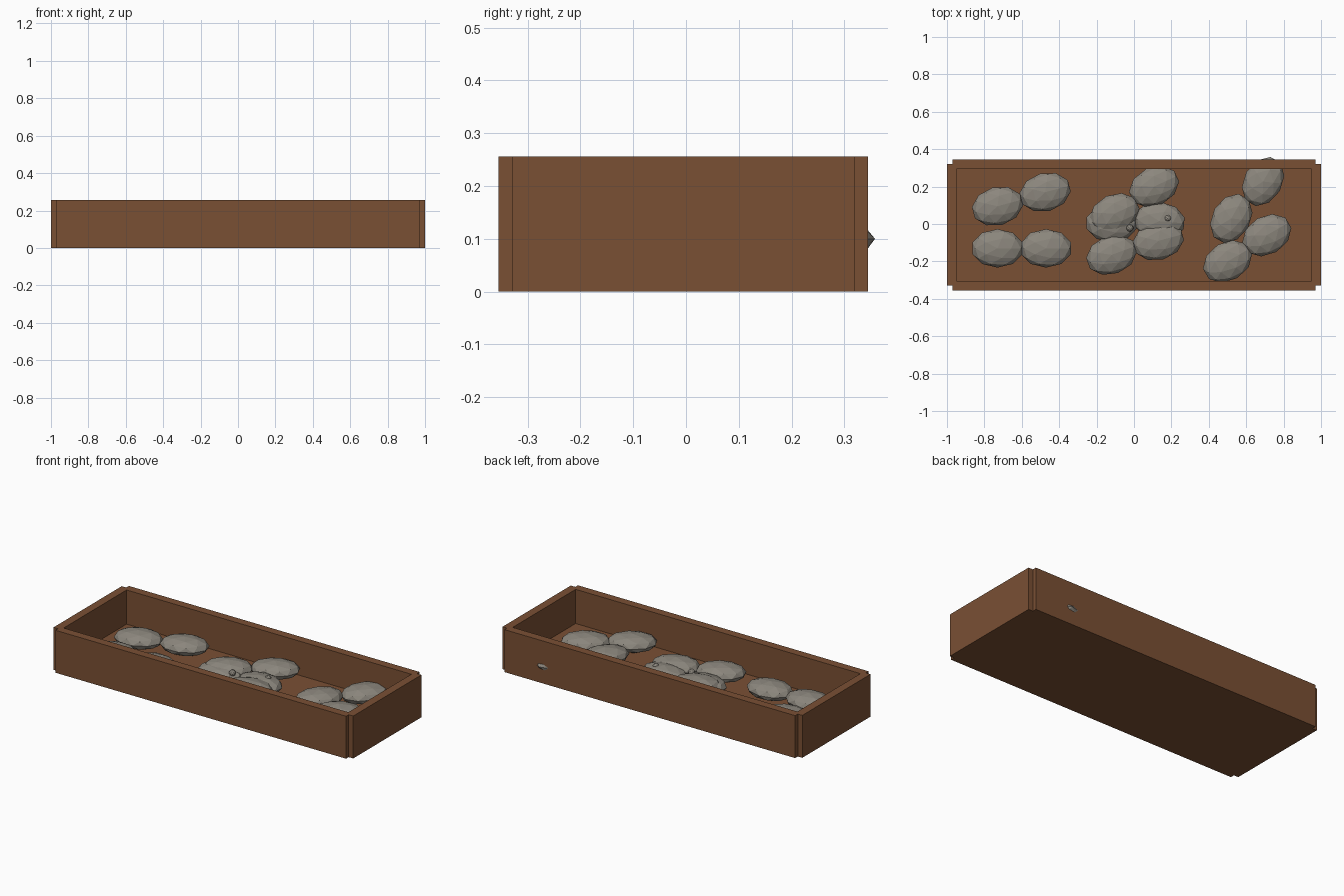
import bpy, bmesh, math
from mathutils import Matrix, Vector

if "Cube" in bpy.data.objects:
    bpy.data.objects.remove(bpy.data.objects["Cube"])


def material(name, rgb):
    m = bpy.data.materials.new(name)
    m.diffuse_color = (*rgb, 1)
    m.use_nodes = True
    m.node_tree.nodes["Principled BSDF"].inputs["Base Color"].default_value = m.diffuse_color
    return m


WOOD = material("brown wood", (0.195, 0.08, 0.034))
STONE = material("grey stone", (0.26, 0.24, 0.205))


def finish(bm, name, mat):
    me = bpy.data.meshes.new(name)
    bm.to_mesh(me)
    bm.free()
    me.materials.append(mat)
    ob = bpy.data.objects.new(name, me)
    bpy.context.collection.objects.link(ob)
    return ob


def box(name, lo, hi):
    lo, hi = Vector(lo), Vector(hi)
    bm = bmesh.new()
    size = Matrix.Diagonal((*(hi - lo), 1))
    bmesh.ops.create_cube(bm, size=1, matrix=Matrix.Translation((lo + hi) / 2) @ size)
    return finish(bm, name, WOOD)


def stone(name, loc, radii, angle=0):
    bm = bmesh.new()
    mat = (Matrix.Translation(loc) @ Matrix.Rotation(math.radians(angle), 4, 'Z')
           @ Matrix.Diagonal((*radii, 1)))
    bmesh.ops.create_icosphere(bm, subdivisions=2, radius=1, matrix=mat)
    return finish(bm, name, STONE)


# Tray: floor, two long walls and two slightly inset end walls
H = 0.256
box("floor", (-0.97, -0.33, 0), (0.97, 0.32, 0.05))
box("front_wall", (-0.97, -0.355, 0), (0.97, -0.305, H))
box("back_wall", (-0.97, 0.295, 0), (0.97, 0.345, H))
box("left_wall", (-1, -0.33, 0), (-0.95, 0.32, H))
box("right_wall", (0.95, -0.33, 0), (1, 0.32, H))

# Flattened rocks: x, y, z, turn in degrees
rocks = [
    (-0.73, 0.095, 0.10, 15), (-0.475, 0.17, 0.10, 15),
    (-0.73, -0.13, 0.10, 0), (-0.47, -0.13, 0.10, 0),
    (-0.105, 0.055, 0.105, 25), (0.107, 0.20, 0.10, 25),
    (-0.12, -0.165, 0.10, 20), (0.13, -0.09, 0.10, 15),
    (-0.12, 0.005, 0.09, 0), (0.135, 0.015, 0.09, -5),
    (0.69, 0.227, 0.10, 60), (0.52, 0.03, 0.10, 60),
    (0.71, -0.06, 0.10, 30), (0.50, -0.20, 0.10, 30),
]
for i, (x, y, z, a) in enumerate(rocks):
    stone(f"rock_{i + 1}", (x, y, z), (0.14, 0.103, 0.05), a)

# Two small pebbles resting between the middle rocks
for i, (x, y) in enumerate([(-0.022, -0.022), (0.18, 0.03)]):
    stone(f"pebble_{i + 1}", (x, y, 0.125), (0.019, 0.019, 0.019))
